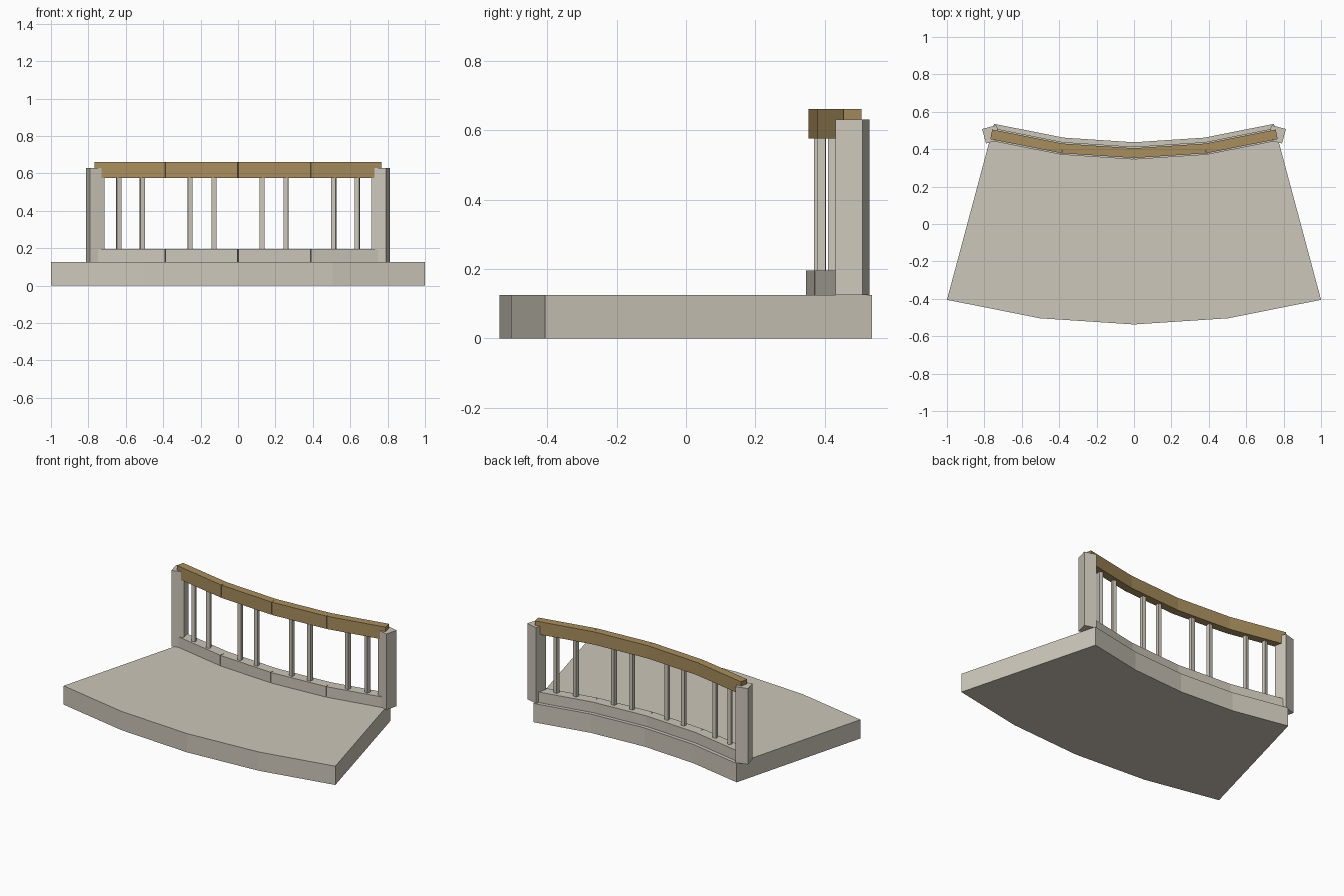
import bpy
import bmesh
from math import sin, cos, radians
from mathutils import Matrix

if "Cube" in bpy.data.objects:
    bpy.data.objects.remove(bpy.data.objects["Cube"])

CY = 3.327                    # y of the arc centre
R_OUT, R_IN, R_RAIL = 3.864, 2.89, 2.948
HALF, STEPS = 15.0, 4         # half opening angle in degrees, straight segments
STEP = 2 * HALF / STEPS
SLAB_TOP = 0.125


def material(name, rgb):
    m = bpy.data.materials.new(name)
    m.diffuse_color = (*rgb, 1)
    m.use_nodes = True
    m.node_tree.nodes["Principled BSDF"].inputs["Base Color"].default_value = m.diffuse_color
    return m


stone = material("pale stone", (0.61, 0.57, 0.49))
wood = material("brown wood", (0.39, 0.27, 0.11))


def on_arc(r, deg):
    a = radians(deg)
    return r * sin(a), CY - r * cos(a)


def finish(bm, name, mat):
    bmesh.ops.recalc_face_normals(bm, faces=bm.faces)
    me = bpy.data.meshes.new(name)
    bm.to_mesh(me)
    bm.free()
    me.materials.append(mat)
    ob = bpy.data.objects.new(name, me)
    bpy.context.collection.objects.link(ob)
    return ob


def add_box(bm, x, y, z0, z1, sx, sy, turn):
    bmesh.ops.create_cube(bm, size=1, matrix=(
        Matrix.Translation((x, y, (z0 + z1) / 2))
        @ Matrix.Rotation(radians(turn), 4, 'Z')
        @ Matrix.Diagonal((sx, sy, z1 - z0, 1))))


def segmented_bar(name, z0, z1, depth, mat):
    # straight beams laid end to end along the arc
    bm = bmesh.new()
    length = 2 * R_RAIL * sin(radians(STEP / 2))
    for i in range(STEPS):
        a = -HALF + STEP * (i + 0.5)
        x, y = on_arc(R_RAIL * cos(radians(STEP / 2)), a)
        add_box(bm, x, y, z0, z1, length, depth, a)
    finish(bm, name, mat)


def uprights(name, angles, z0, z1, size):
    bm = bmesh.new()
    for a in angles:
        x, y = on_arc(R_RAIL, a)
        add_box(bm, x, y, z0, z1, size, size, -a)
    finish(bm, name, stone)


# floor slab: ring sector extruded upward
bm = bmesh.new()
angles = [-HALF + STEP * i for i in range(STEPS + 1)]
outline = [on_arc(R_OUT, a) for a in angles] + [on_arc(R_IN, a) for a in reversed(angles)]
base = bm.faces.new([bm.verts.new((x, y, 0)) for x, y in outline])
top = bmesh.ops.extrude_face_region(bm, geom=[base], use_keep_orig=True)["geom"]
bmesh.ops.translate(bm, vec=(0, 0, SLAB_TOP),
                    verts=[g for g in top if isinstance(g, bmesh.types.BMVert)])
finish(bm, "floor_slab", stone)

# curb and handrail
segmented_bar("curb", SLAB_TOP, 0.195, 0.068, stone)
segmented_bar("handrail", 0.575, 0.66, 0.052, wood)

# end posts and paired balusters
uprights("end_posts", (-HALF, HALF), SLAB_TOP, 0.63, 0.08)
uprights("balusters", [s * a for s in (-1, 1) for a in (2.5, 5, 10, 12.5)],
         0.195, 0.575, 0.025)
